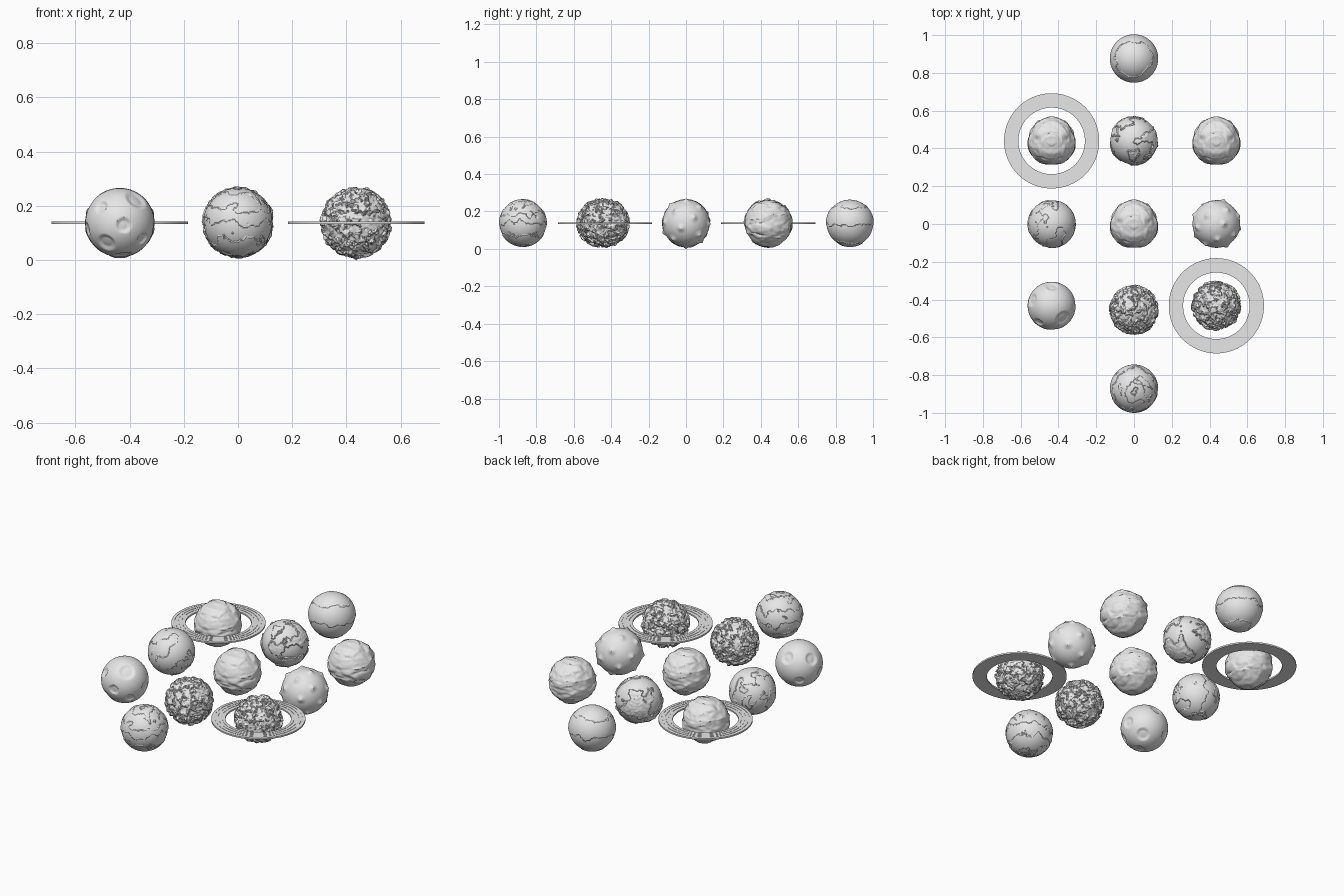
import bpy, bmesh, math
from mathutils import Vector, noise

if "Cube" in bpy.data.objects:
    bpy.data.objects.remove(bpy.data.objects["Cube"], do_unlink=True)

R, CENTRE_Z = 0.125, 0.138

grey = bpy.data.materials.new("plain grey")
grey.use_nodes = True
grey.diffuse_color = (0.8, 0.8, 0.8, 1)
grey.node_tree.nodes["Principled BSDF"].inputs["Base Color"].default_value = (0.8, 0.8, 0.8, 1)


def finish(bm, name, location):
    mesh = bpy.data.meshes.new(name)
    bm.to_mesh(mesh)
    bm.free()
    mesh.materials.append(grey)
    obj = bpy.data.objects.new(name, mesh)
    obj.location = location
    bpy.context.collection.objects.link(obj)
    bpy.ops.object.select_all(action="DESELECT")
    obj.select_set(True)
    bpy.context.view_layer.objects.active = obj
    bpy.ops.object.shade_smooth_by_angle(angle=math.radians(32))
    return obj


def planet(name, x, y, surface):
    """Fine sphere whose radius follows a surface function of direction."""
    bm = bmesh.new()
    bmesh.ops.create_icosphere(bm, subdivisions=6, radius=1)
    for v in bm.verts:
        d = v.co.normalized()
        v.co = d * (R + surface(d))
    return finish(bm, name, (x, y, CENTRE_Z))


def fbm(p, octaves=3):
    return sum(noise.noise(p * 2 ** i) / 2 ** i for i in range(octaves))


def stretched(d, flat, tall, seed):
    return Vector((d.x * flat, d.y * flat, d.z * tall)) + Vector((seed, seed, seed))


# Surface types
def cloudy(d):
    m = Vector((abs(d.x), d.y, d.z))
    p = stretched(m, 1.7, 3.2, 4.3)
    warp = noise.noise_vector(p) * 0.7
    return 0.002 + 0.008 * fbm(p + warp, 2) - 0.003 * abs(noise.noise(p * 2 + warp))


def rugged(seed):
    def surface(d):
        p = stretched(d, 4.5, 5.5, seed)
        n = fbm(p + noise.noise_vector(p) * 0.5)
        step = 0.005 if n > 0.12 else 0
        return -0.001 + 0.008 * n + step
    return surface


def plated(seed):
    def surface(d):
        n = fbm(stretched(d, 1.4, 1.4, seed), 4)
        return 0.003 if n > 0.05 else 0
    return surface


def banded(seed, bands, wobble):
    def surface(d):
        n = fbm(stretched(d, 2.2, 2.2, seed), 4)
        return 0.003 if math.sin(d.z * bands + wobble * n + 0.4) > 0 else 0
    return surface


def continents(d):
    p = stretched(d, 1.3, 1.3, 7.7)
    n = fbm(p, 5)
    if n < 0.12:
        return 0
    return 0.004 + 0.005 * abs(fbm(p * 4, 3))


crater_spots = [(Vector(c).normalized(), size) for c, size in (
    ((-.55, -.7, .47), .21), ((.12, -1, -.08), .24), ((-.4, -.7, -.6), .3),
    ((.47, -.51, .67), .36), ((.03, .82, .54), .3), ((-.82, .25, .5), .3),
    ((.95, .1, -.1), .27), ((.5, .5, -.7), .3), ((-.5, .7, -.4), .24),
    ((.1, -.2, -.95), .28), ((-.95, -.2, -.2), .22), ((.7, -.6, -.5), .22))]


def cratered(d):
    for spot, size in crater_spots:
        t = d.angle(spot) / size
        if t < 1:
            return 0.002 - 0.009 * min(1, (1 - t) * 2.5)
        if t < 1.2:
            return 0.002
    return 0.002


golden = math.pi * (3 - math.sqrt(5))
spike_spots = [Vector((0, 0, -1))]
for i in range(20):
    z = 0.95 - i * 0.09
    s = math.sqrt(1 - z * z)
    spike_spots.append(Vector((s * math.cos(i * golden), s * math.sin(i * golden), z)))


def spiked(d):
    nearest = min(d.angle(spot) for spot in spike_spots)
    return 0.001 + 0.013 * max(0, 1 - nearest / 0.25) ** 2


def ring(name, x, y):
    """Flat ring turned from a profile with shallow grooves on top."""
    inner, outer, low, high = 0.176, 0.252, -0.005, 0.004
    groove = 0.0015
    profile = [(inner, low), (inner, high)]
    for r in (0.195, 0.214, 0.233):
        profile += [(r - .003, high), (r - .003, high - groove),
                    (r + .003, high - groove), (r + .003, high)]
    profile += [(outer, high), (outer, low)]
    bm = bmesh.new()
    verts = [bm.verts.new((r, 0, z)) for r, z in profile]
    edges = [bm.edges.new((a, b)) for a, b in zip(verts, verts[1:] + verts[:1])]
    bmesh.ops.spin(bm, geom=verts + edges, cent=(0, 0, 0), axis=(0, 0, 1),
                   angle=2 * math.pi, steps=96, use_merge=False)
    bmesh.ops.remove_doubles(bm, verts=bm.verts, dist=1e-5)
    bmesh.ops.recalc_face_normals(bm, faces=bm.faces)
    finish(bm, name, (x, y, CENTRE_Z))


# Back row to front row
SIDE = 0.436
planet("capped_planet", 0, 0.876, banded(2.1, 4.2, 0.7))
planet("ringed_cloudy_planet", -SIDE, 0.44, cloudy)
planet("continent_planet", 0, 0.44, continents)
planet("back_cloudy_planet", SIDE, 0.44, cloudy)
planet("plated_planet", -SIDE, 0, plated(5.6))
planet("middle_cloudy_planet", 0, 0, cloudy)
planet("spiked_planet", SIDE, 0, spiked)
planet("cratered_planet", -SIDE, -0.433, cratered)
planet("rugged_planet", 0, -0.455, rugged(3.4))
planet("ringed_rugged_planet", SIDE, -0.433, rugged(9.2))
planet("banded_planet", 0, -0.872, banded(6.3, 7, 2.2))

# Rings
ring("back_ring", -SIDE, 0.44)
ring("front_ring", SIDE, -0.433)
